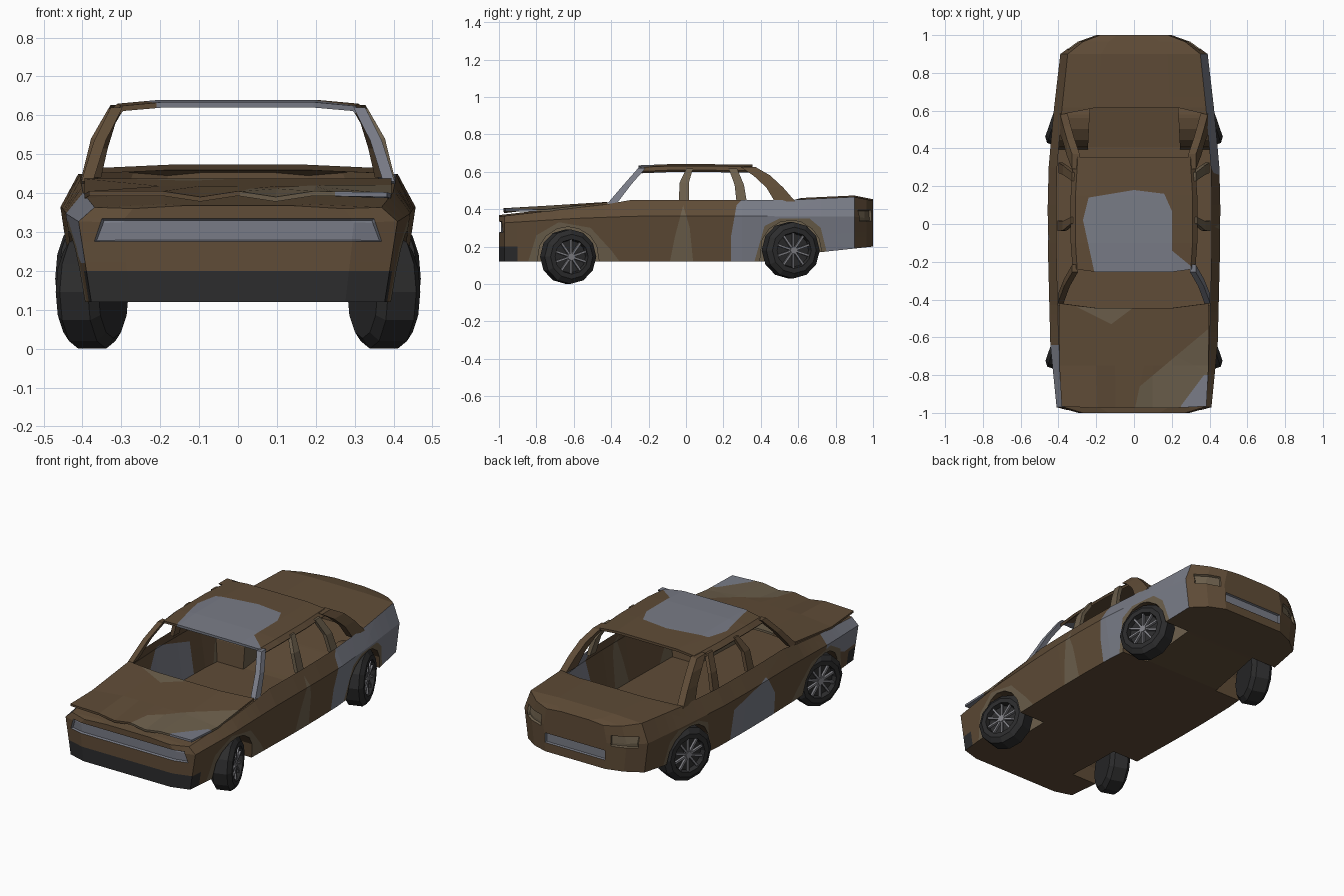
import bpy, bmesh
from math import sin, cos, pi, sqrt, radians
from mathutils import Vector, Matrix

if "Cube" in bpy.data.objects:
    bpy.data.objects.remove(bpy.data.objects["Cube"])

COLORS = {"brown": (.115, .072, .038), "grey": (.19, .20, .24), "tan": (.15, .115, .072),
          "dark": (.025, .025, .026), "metal": (.22, .22, .24)}
MATS = []
for n, c in COLORS.items():
    m = bpy.data.materials.new(n)
    m.diffuse_color = (*c, 1)
    m.use_nodes = True
    m.node_tree.nodes["Principled BSDF"].inputs["Base Color"].default_value = m.diffuse_color
    MATS.append(m)
BROWN, GREY, TAN, DARK, METAL = range(5)


def finish(bm, name):
    bmesh.ops.recalc_face_normals(bm, faces=bm.faces[:])
    me = bpy.data.meshes.new(name)
    bm.to_mesh(me)
    bm.free()
    for m in MATS:
        me.materials.append(m)
    ob = bpy.data.objects.new(name, me)
    bpy.context.collection.objects.link(ob)
    return ob


def lerp(table, y):
    for (a, u), (b, v) in zip(table, table[1:]):
        if y <= b:
            return u + (v - u) * max(0, (y - a) / (b - a))
    return table[-1][1]


def paint(bm, poly, axes, mat, test):
    """Cut a convex patch, given in projection, into the faces and colour it."""
    bm.normal_update()
    faces = [f for f in bm.faces if test(f)]
    mid = [sum(p[i] for p in poly) / len(poly) for i in (0, 1)]
    for a, b in zip(poly, poly[1:] + poly[:1]):
        co, no = Vector(), Vector()
        co[axes[0]], co[axes[1]] = a
        n = (b[1] - a[1], a[0] - b[0])
        s = 1 if n[0] * (mid[0] - a[0]) + n[1] * (mid[1] - a[1]) < 0 else -1
        no[axes[0]], no[axes[1]] = n[0] * s, n[1] * s
        no.normalize()
        geom = faces + list({e for f in faces for e in f.edges}) + list({v for f in faces for v in f.verts})
        r = bmesh.ops.bisect_plane(bm, geom=geom, dist=1e-5, plane_co=co, plane_no=no)
        faces = [g for g in r["geom"] if isinstance(g, bmesh.types.BMFace)
                 and (g.calc_center_median() - co).dot(no) < 0]
    for f in faces:
        f.material_index = mat
    return faces


# Body shell: lofted sections along y, with wheel arches and an open cabin
WIDTH = [(-1, .30), (-.97, .41), (-.64, .443), (0, .459), (.3, .452), (.6, .425), (.9, .39), (.965, .30), (1, .2)]
FLOOR = [(-1, .12), (.41, .12), (.72, .17), (1, .20)]
CREASE = [(-1, .325), (-.6, .35), (-.2, .365), (.9, .36), (1, .35)]
TOP = [(-1, .36), (-.43, .425), (-.3, .448), (.58, .45), (.9, .465), (1, .445)]
ARCHES = [(-.63, .14, .165), (.56, .175, .165)]
stations = {-1, -.97, -.9, -.43, -.3, -.1, .1, .3, .8, .9, .965, 1, .58}
for c, zc, r in ARCHES:
    stations |= {round(c + r * t, 4) for t in (-1, -.92, -.7, -.35, 0, .35, .7, .92, 1)}
stations = sorted(stations)


def section(y):
    w, zf, zc, zt = (lerp(t, y) for t in (WIDTH, FLOOR, CREASE, TOP))
    za = zf
    for c, z, r in ARCHES:
        if abs(y - c) < r - .001:
            za = max(za, z + sqrt(r * r - (y - c) ** 2))
    out = lambda z: w * (.92 + .08 * (z - .12) / (zc - .12))
    xi, zm = min(.26, .55 * w), (za + zc) / 2
    dy = {-.43: -.02, .58: .045}.get(y, 0)
    half = [(xi, y, zf), (xi, y, za), (out(za), y, za), (out(zm), y, zm), (w, y, zc),
            (.9 * w, y, zt), (.45 * w, y + dy, zt + .008)]
    return half + [(-x, q, z) for x, q, z in reversed(half)]


bm = bmesh.new()
rings = [[bm.verts.new(p) for p in section(y)] for y in stations]
for i in range(len(rings) - 1):
    a, b = rings[i], rings[i + 1]
    cabin = -.43 <= stations[i] and stations[i + 1] <= .58
    for j in range(14):
        if not (cabin and j in (5, 6, 7)):
            k = (j + 1) % 14
            bm.faces.new((a[j], a[k], b[k], b[j]))
bm.faces.new(rings[0])
bm.faces.new(rings[-1])
bmesh.ops.delete(bm, geom=[v for v in bm.verts if not v.link_faces], context="VERTS")
bmesh.ops.remove_doubles(bm, verts=bm.verts[:], dist=1e-4)
bmesh.ops.recalc_face_normals(bm, faces=bm.faces[:])


def side(s, poly, mat):
    paint(bm, poly, (1, 2), mat, lambda f: f.normal.x * s > .3 and f.calc_center_median().x * s > .2)


# Paint patches on the sides
side(1, [(.24, .1), (.24, .25), (.27, .42), (.33, .48), (.9, .48), (.9, .1)], GREY)
side(1, [(-.09, .1), (-.06, .25), (-.015, .42), (.02, .3), (.04, .1)], TAN)
side(-1, [(.2, .1), (.2, .3), (-.08, .38), (-.18, .25), (-.2, .1)], GREY)
side(-1, [(-.97, .22), (-.97, .4), (-.64, .42), (-.64, .32), (-.85, .22)], GREY)
for s in (1, -1):
    side(s, [(.36, .1), (.42, .31), (.50, .35), (.66, .35), (.72, .30), (.77, .1)], TAN)
    side(s, [(-.85, .1), (-.8, .26), (-.68, .33), (-.51, .30), (-.40, .18), (-.34, .1)], TAN)
# Dark front bumper, recessed grille, rear plate and lamps
paint(bm, [(-1.1, .05), (-.9, .05), (-.9, .2), (-1.1, .2)], (1, 2), DARK, lambda f: f.normal.z > -.5)
front = lambda f: f.normal.y < -.15 and f.calc_center_median().y < -.9
rear = lambda f: f.normal.y > .3 and f.calc_center_median().y > .85
recess = [paint(bm, [(-.37, .275), (.37, .275), (.35, .335), (-.35, .335)], (0, 2), GREY, front),
          paint(bm, [(-.19, .25), (.19, .25), (.19, .305), (-.19, .305)], (0, 2), GREY, rear)]
for s in (1, -1):
    recess.append(paint(bm, [(.22 * s, .335), (.35 * s, .335), (.35 * s, .395), (.22 * s, .395)], (0, 2), TAN, rear))
for faces in recess:
    bm.normal_update()
    bmesh.ops.inset_region(bm, faces=[f for f in faces if f.is_valid], thickness=.004, depth=-.012)
finish(bm, "body_shell")


# Thin bent panels: hood and roof
def panel(name, rows, thickness, patches):
    bm = bmesh.new()
    grid = [[bm.verts.new(p) for p in row] for row in rows]
    for a, b in zip(grid, grid[1:]):
        for i in range(len(a) - 1):
            bm.faces.new((a[i], a[i + 1], b[i + 1], b[i]))
    for mat, poly in patches:
        paint(bm, poly, (0, 1), mat, lambda f: True)
    ob = finish(bm, name)
    if ob.data.polygons[0].normal.z < 0:
        ob.data.flip_normals()
    mod = ob.modifiers.new("thickness", "SOLIDIFY")
    mod.thickness = thickness
    mod.offset = -1


cols = (-.395, -.2, -.1, 0, .1, .2, .395)
edge = (.405, .405, .39, .405, .39, .405, .402)
hood = [[(x * .97, -.965 - .01 * (abs(x) < .3), z) for x, z in zip(cols, edge)],
        [(x, -.75, .418 - .02 * (abs(x) > .3)) for x in cols],
        [(x, -.42 - .025 * (abs(x) < .3), .437) for x in cols]]
panel("hood", hood, .012, [
    (TAN, [(0, -1), (.03, -.86), (.4, -.55), (.45, -1)]),
    (GREY, [(.25, -.96), (.37, -.8), (.45, -.8), (.45, -1), (.25, -1)]),
    (TAN, [(-.3, -.44), (-.12, -.53), (0, -.44)])])

roof_cols = [(-.335, .608), (-.31, .63), (-.2, .64), (.2, .64), (.31, .63), (.335, .608)]
roof = [[(x * k, y - bow * (abs(x) < .25), z - dz) for x, z in roof_cols]
        for y, dz, k, bow in ((-.24, .006, .97, .015), (-.1, 0, 1, 0), (.15, 0, 1, 0), (.355, .002, .96, 0))]
panel("roof", roof, .014, [
    (GREY, [(-.2, -.3), (-.27, .02), (-.24, .14), (0, .18), (.16, .16), (.2, .07), (.2, -.3)]),
    (GREY, [(.1, -.14), (.2, -.14), (.31, -.23), (.31, -.3), (.1, -.3)])])


# Window pillars: box strips along x, y, z, width points, on both sides
def pillar(name, pts, thick, mats):
    for s, mat in zip((1, -1), mats):
        bm = bmesh.new()
        rs = []
        for x, y, z, w in pts:
            rs.append([bm.verts.new((s * (x + dx * thick / 2), y + dy * w / 2, z))
                       for dx, dy in ((-1, -1), (1, -1), (1, 1), (-1, 1))])
        for a, b in zip(rs, rs[1:]):
            for i in range(4):
                bm.faces.new((a[i], a[(i + 1) % 4], b[(i + 1) % 4], b[i]))
        bm.faces.new(rs[0])
        bm.faces.new(rs[-1])
        for f in bm.faces:
            f.material_index = mat
        finish(bm, name + ("_right" if s > 0 else "_left"))


pillar("windshield_pillar", [(.388, -.395, .43, .05), (.355, -.31, .535, .04), (.312, -.235, .62, .04)], .03, (GREY, BROWN))
pillar("door_pillar", [(.393, -.01, .435, .055), (.367, -.01, .54, .05), (.322, .02, .618, .035)], .022, (TAN, BROWN))
pillar("rear_door_pillar", [(.39, .298, .435, .055), (.365, .285, .53, .05), (.318, .25, .618, .045)], .022, (TAN, BROWN))
pillar("rear_pillar", [(.372, .53, .44, .11), (.355, .475, .515, .09), (.335, .405, .58, .09), (.308, .33, .626, .08)], .04, (BROWN, BROWN))


# Wheels: turned tyre, recessed dark disc, ten spokes and a hub, toed out
def wheel(name, s, y, z, r):
    bm = bmesh.new()

    def turn(profile, mat, n=12):
        rs = [[bm.verts.new((x, q * sin(2 * pi * i / n), -q * cos(2 * pi * i / n))) for i in range(n)] for x, q in profile]
        for a, b in zip(rs, rs[1:]):
            for i in range(n):
                k = (i + 1) % n
                bm.faces.new((a[i], a[k], b[k], b[i])).material_index = mat
        for ring in (rs[0], rs[-1]):
            bm.faces.new(ring).material_index = mat

    turn([(-.058, r * .6), (-.058, r * .82), (-.038, r), (.038, r), (.058, r * .82), (.058, r * .64),
          (.03, r * .6)], DARK)
    turn([(.03, .022), (.052, .02)], METAL, 8)
    for i in range(10):
        new = bmesh.ops.create_cube(bm, size=1, matrix=Matrix.Rotation(2 * pi * i / 10, 4, "X")
                                    @ Matrix.Translation((.042, 0, r * .36))
                                    @ Matrix.Diagonal((.014, .011, r * .52, 1)))["verts"]
        for f in {f for v in new for f in v.link_faces}:
            f.material_index = METAL
    place = Matrix.Translation((.375, y, z)) @ Matrix.Rotation(radians(19), 4, "Z")
    bmesh.ops.transform(bm, matrix=Matrix.Diagonal((s, 1, 1, 1)) @ place, verts=bm.verts[:])
    finish(bm, name)


for s, label in ((1, "right"), (-1, "left")):
    wheel("front_wheel_" + label, s, -.63, .146, .146)
    wheel("rear_wheel_" + label, s, .56, .18, .151)
